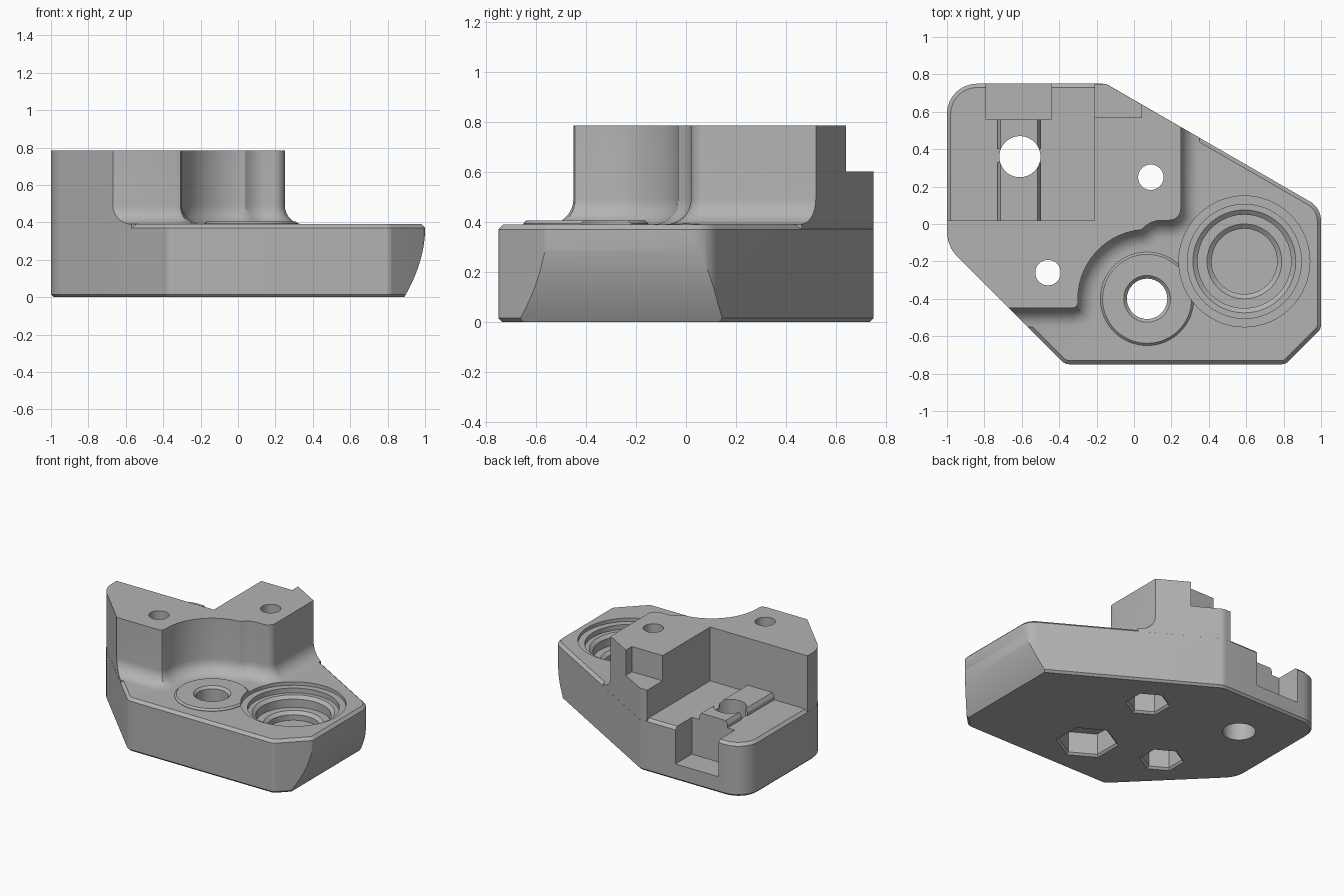
import bpy, bmesh
from math import sin, cos, tan, pi, radians
from mathutils import Vector, Matrix

cube = bpy.data.objects.get("Cube")
if cube:
    bpy.data.objects.remove(cube, do_unlink=True)

grey = bpy.data.materials.new("machined grey")
grey.use_nodes = True
colour = (0.45, 0.45, 0.45, 1)
grey.diffuse_color = colour
grey.node_tree.nodes["Principled BSDF"].inputs["Base Color"].default_value = colour


def loft(name, rings, along_y=False):
    """Closed solid through matching 2D rings, each given as (points, level)."""
    bm = bmesh.new()
    loops = []
    for pts, h in rings:
        loops.append([bm.verts.new((p[0], h, p[1]) if along_y else (p[0], p[1], h)) for p in pts])
    for a, b in zip(loops, loops[1:]):
        for i in range(len(a)):
            j = (i + 1) % len(a)
            bm.faces.new((a[i], a[j], b[j], b[i]))
    bm.faces.new(loops[0][::-1])
    bm.faces.new(loops[-1])
    bmesh.ops.recalc_face_normals(bm, faces=bm.faces)
    mesh = bpy.data.meshes.new(name)
    bm.to_mesh(mesh)
    bm.free()
    mesh.materials.append(grey)
    ob = bpy.data.objects.new(name, mesh)
    bpy.context.collection.objects.link(ob)
    return ob


def rect(x0, x1, y0, y1):
    return [(x0, y0), (x1, y0), (x1, y1), (x0, y1)]


def box(name, x0, x1, y0, y1, z0, z1):
    return loft(name, [(rect(x0, x1, y0, y1), z0), (rect(x0, x1, y0, y1), z1)])


def circle(c, r, n=64, turn=0.0):
    return [(c[0] + r * cos(turn + 2 * pi * i / n), c[1] + r * sin(turn + 2 * pi * i / n)) for i in range(n)]


def lathe(name, c, steps, n=64, turn=0.0):
    return loft(name, [(circle(c, r, n, turn), z) for r, z in steps])


def rounded(corners, n=8):
    """Convex counter-clockwise polygon with each (x, y, radius) corner rounded."""
    out = []
    for i, (x, y, r) in enumerate(corners):
        p = Vector((x, y))
        a = (Vector(corners[i - 1][:2]) - p).normalized()
        b = (Vector(corners[(i + 1) % len(corners)][:2]) - p).normalized()
        half = a.angle(b) / 2
        mid = p + (a + b).normalized() * (r / sin(half))
        start = p + a * (r / tan(half)) - mid
        for k in range(n + 1):
            out.append(mid + Matrix.Rotation((pi - 2 * half) * k / n, 2) @ start)
    return out


def offset(pts, d):
    """Move a counter-clockwise outline outwards by d."""
    out = []
    for i, p in enumerate(pts):
        p = Vector(p)
        a = (p - Vector(pts[i - 1])).normalized()
        b = (Vector(pts[(i + 1) % len(pts)]) - p).normalized()
        na, nb = Vector((a.y, -a.x)), Vector((b.y, -b.x))
        out.append(p + (na + nb) * (d / (1 + na.dot(nb))))
    return out


def combine(target, other, operation):
    mod = target.modifiers.new(operation.lower(), 'BOOLEAN')
    mod.operation = operation
    mod.solver = 'EXACT'
    mod.object = other
    bpy.context.view_layer.objects.active = target
    bpy.ops.object.modifier_apply(modifier=mod.name)
    bpy.data.objects.remove(other, do_unlink=True)


BASE, TOP = 0.39, 0.785
small_bore, big_bore = (0.07, -0.4), (0.59, -0.2)

# Base plate with chamfered rims
outline = rounded([(-1, 0.75, 0.16), (-1, -0.12, 0.2), (-0.37, -0.75, 0.06), (0.81, -0.75, 0.05),
                   (1, -0.56, 0.05), (1, 0.086, 0.12), (-0.15, 0.75, 0.08)])
body = loft("mounting_block", [(offset(outline, -0.015), 0), (outline, 0.015),
                               (outline, BASE - 0.02), (offset(outline, -0.02), BASE)])

# Raised block, flared into the plate by a fillet
wall = [(-1.3, -0.45), (-0.33, -0.45), (-0.308, -0.443), (-0.3, -0.42)]
for i in range(18):
    t = radians(180 - 5 * i)
    wall.append((small_bore[0] + 0.37 * cos(t), small_bore[1] + 0.37 * sin(t)))
wall += [(0.06, -0.012), (0.09, 0.008), (0.13, 0.02)]
for i in range(9):
    t = radians(-90 + 90 * i / 8)
    wall.append((0.19 + 0.06 * cos(t), 0.08 + 0.06 * sin(t)))
wall += [(0.25, 1.2), (-1.3, 1.2)]
R = 0.1
flare = [(offset(wall, R), 0.05)]
for i in range(9):
    t = radians(90 * i / 8)
    flare.append((offset(wall, R * (1 - sin(t))), BASE + R * (1 - cos(t))))
flare.append((wall, 1))
inset_outline = offset(outline, -0.0004)
tower = loft("raised_block", [(inset_outline, 0.1), (inset_outline, TOP)])
combine(tower, loft("flare", flare), 'INTERSECT')
combine(tower, box("pocket", -1.4, -0.21, 0.02, 1.1, 0, 1.1), 'DIFFERENCE')
combine(tower, box("rear_notch", -0.4, 0.04, 0.57, 1.1, 0.6, 1.1), 'DIFFERENCE')
combine(body, tower, 'UNION')

# Raised rail in the pocket, split at the hole
for y0, y1 in ((-0.03, 0.33), (0.4, 0.6)):
    rail = loft("rail", [(rect(-0.73, -0.5, y0, y1), 0.3), (rect(-0.73, -0.5, y0, y1), 0.415),
                         (rect(-0.715, -0.515, y0, y1), 0.44)])
    combine(body, rail, 'UNION')
combine(body, box("rear_channel", -0.79, -0.44, 0.56, 1, 0.12, 0.6), 'DIFFERENCE')

# Low boss round the small bore
boss = lathe("boss", small_bore, [(0.25, 0.3), (0.25, 0.393), (0.238, 0.405)])
combine(body, boss, 'UNION')

# Stepped blind bore
bore = lathe("stepped_bore", big_bore, [
    (0.175, 0.19), (0.175, 0.23), (0.2, 0.25), (0.25, 0.25), (0.25, 0.31), (0.275, 0.33),
    (0.305, 0.33), (0.305, 0.365), (0.35, 0.365), (0.35, 0.46)])
combine(body, bore, 'DIFFERENCE')

# Through holes, with hexagonal nut pockets underneath
for c, r, nut, depth in (((-0.46, -0.26), 0.068, 0.135, 0.22), ((0.09, 0.25), 0.068, 0.135, 0.22),
                         (small_bore, 0.108, 0.195, 0.17), ((-0.61, 0.36), 0.11, 0, 0)):
    combine(body, lathe("hole", c, [(r, -0.1), (r, 1)], 40), 'DIFFERENCE')
    if nut:
        pocket = lathe("nut_pocket", c, [(nut + 0.03, -0.015), (nut, 0.015), (nut, depth)], 6, radians(30))
        combine(body, pocket, 'DIFFERENCE')
combine(body, lathe("rim", small_bore, [(0.1, 0.38), (0.13, 0.41), (0.13, 0.43)], 40), 'DIFFERENCE')

# Curved undercut on the +x end
curve = [(1.001 - 0.112 * (i / 16) ** 2, 0.38 * (1 - i / 16)) for i in range(19)]
curve += [(1.2, -0.1), (1.2, 0.38)]
combine(body, loft("undercut", [(curve, -1), (curve, 1)], along_y=True), 'DIFFERENCE')

# Smooth shading with crisp edges
bpy.ops.object.select_all(action='DESELECT')
body.select_set(True)
bpy.context.view_layer.objects.active = body
bpy.ops.object.shade_smooth_by_angle(angle=radians(30))
